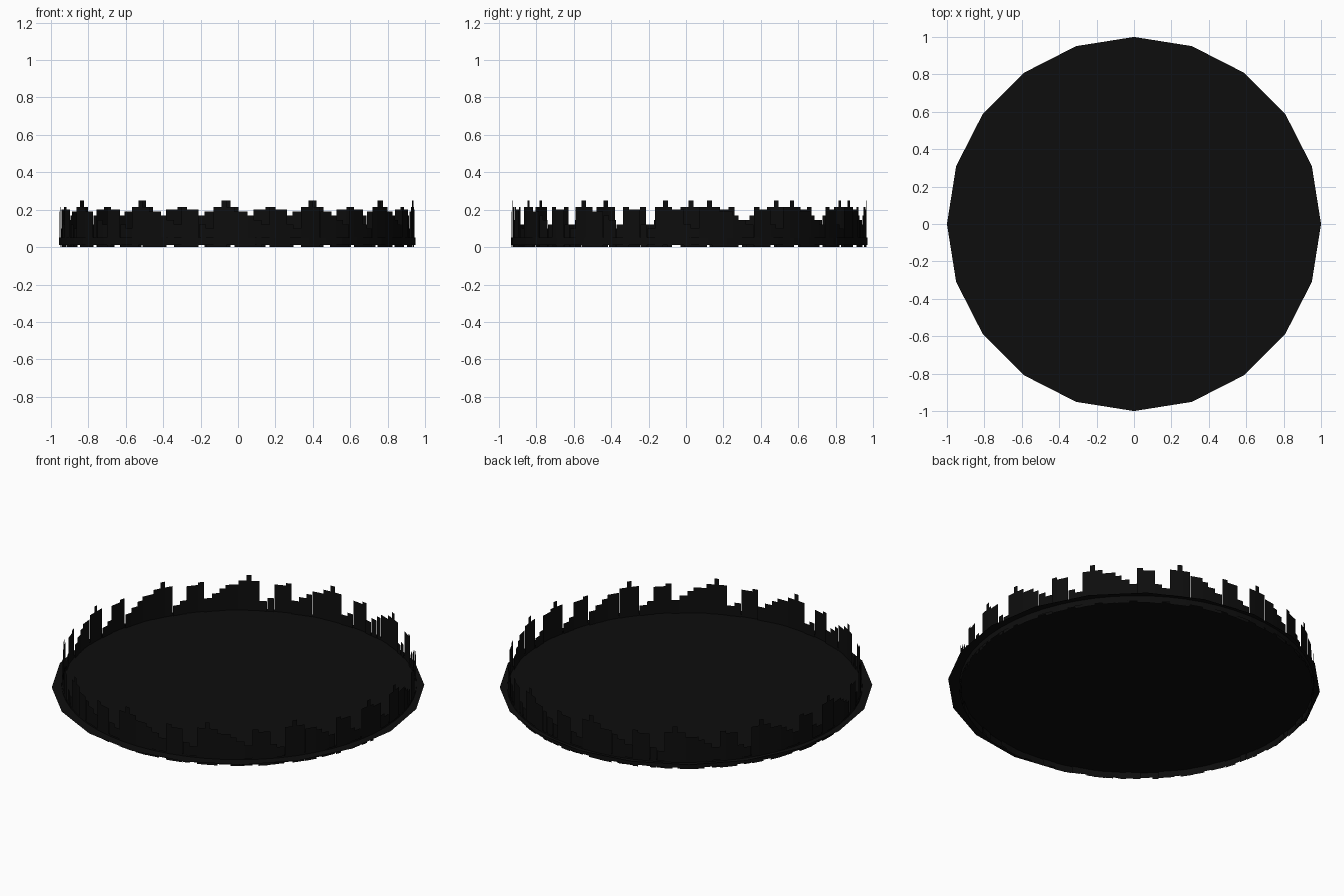
import bpy, bmesh
from math import sin, cos, radians, ceil

if "Cube" in bpy.data.objects:
    bpy.data.objects.remove(bpy.data.objects["Cube"])

mat = bpy.data.materials.new("dark_silhouette")
mat.diffuse_color = (0.004, 0.004, 0.004, 1)
mat.use_nodes = True
mat.node_tree.nodes["Principled BSDF"].inputs["Base Color"].default_value = mat.diffuse_color


def finish(bm, name):
    me = bpy.data.meshes.new(name)
    bm.to_mesh(me)
    bm.free()
    me.materials.append(mat)
    ob = bpy.data.objects.new(name, me)
    bpy.context.collection.objects.link(ob)
    return ob


# Twenty-sided ground sheet
bm = bmesh.new()
bm.faces.new([bm.verts.new((cos(radians(18 * i)), sin(radians(18 * i)), 0.04)) for i in range(20)])
finish(bm, "ground_disc")

CX, CY = -0.005, 0.018


def card(bm, a0, a1, z0, z1, r):
    """Upright flat wall pieces between two angles (degrees)."""
    n = max(1, ceil(abs(a1 - a0) / 6))
    for i in range(n):
        pts = [radians(a0 + (a1 - a0) * (i + k) / n) for k in (0, 1)]
        (x0, y0), (x1, y1) = [(CX + r * cos(a), CY + r * sin(a)) for a in pts]
        bm.faces.new([bm.verts.new(p) for p in
                      ((x0, y0, z0), (x1, y1, z0), (x1, y1, z1), (x0, y0, z1))])


# One skyline section: width share, roof height, radius, going clockwise from a tower
TILE = [
    (5, 0.25, 0.947), (8, 0.215, 0.947), (8, 0.10, 0.943), (7, 0.12, 0.945),
    (12, 0.20, 0.95), (6, 0.215, 0.95), (8, 0.12, 0.943), (8, 0.145, 0.945),
    (6, 0.17, 0.947), (13, 0.19, 0.95), (8, 0.215, 0.947),
]
PERIOD = 28.8
TOTAL = sum(t[0] for t in TILE)

# Ring of buildings: twelve and a half repeats of the section
bm = bmesh.new()
start = 353.0
angle, i = start, 0
while angle > start - 360 + 0.01:
    w, h, r = TILE[i % len(TILE)]
    nxt = max(angle - w / TOTAL * PERIOD, start - 360)
    card(bm, nxt, angle, 0.0 if i % 4 else 0.01, h, r)
    angle, i = nxt, i + 1
finish(bm, "skyline_ring")

# Low street-level band just outside the buildings
bm = bmesh.new()
for k in range(60):
    card(bm, k * 6, k * 6 + 6, 0.01, 0.05, 0.953)
bmesh.ops.remove_doubles(bm, verts=bm.verts, dist=0.0005)
finish(bm, "street_band")
